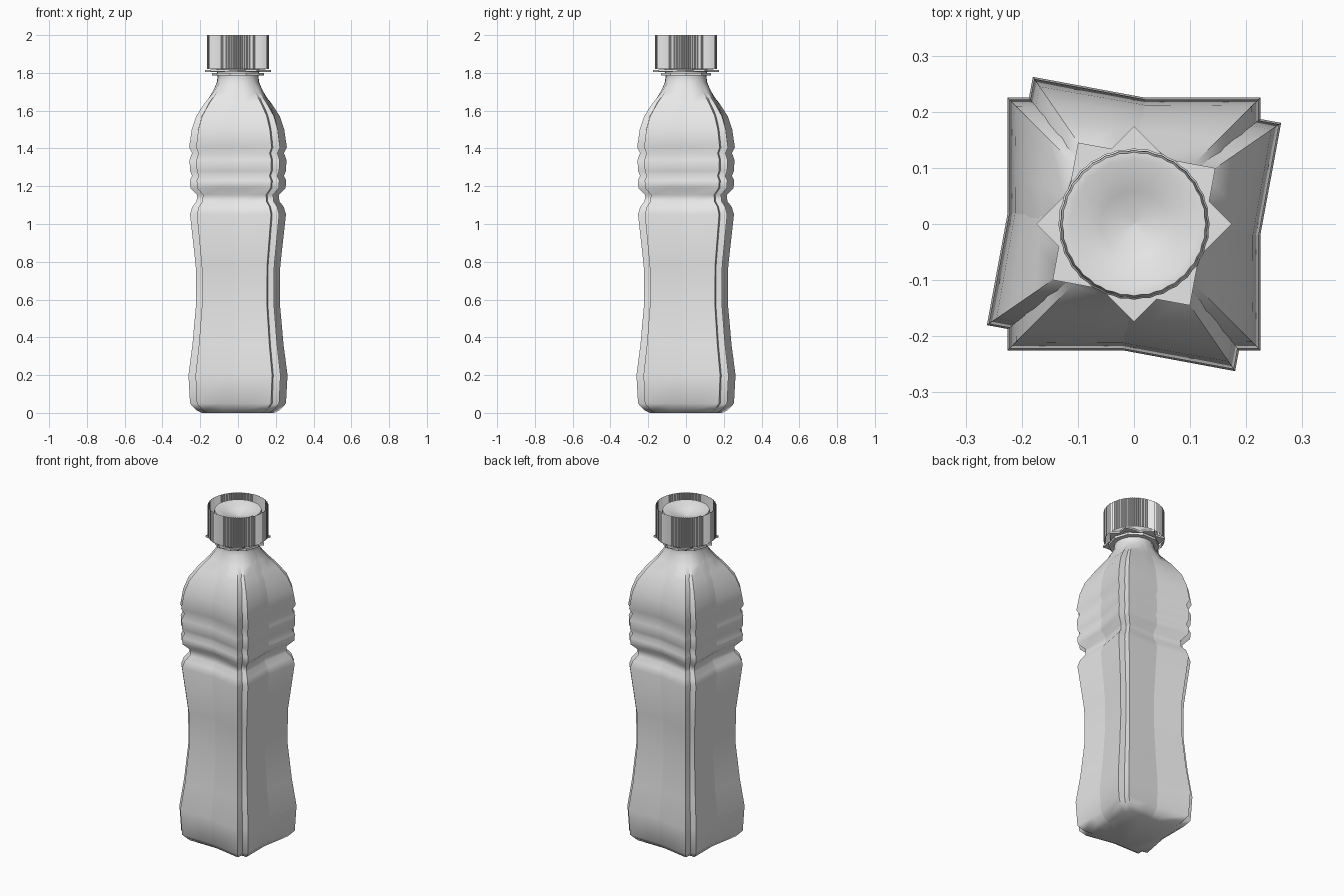
import bpy
import bmesh
from math import sin, cos, pi, radians

if "Cube" in bpy.data.objects:
    bpy.data.objects.remove(bpy.data.objects["Cube"], do_unlink=True)

# One plain grey plastic
grey = bpy.data.materials.new("grey plastic")
grey.use_nodes = True
grey.diffuse_color = (0.8, 0.8, 0.8, 1)
grey.node_tree.nodes["Principled BSDF"].inputs["Base Color"].default_value = (0.8, 0.8, 0.8, 1)

TWIST = radians(-10.5)


def ring_point(angle, half, roundness):
    """Point on a section that goes from a square (0) to a circle (1)."""
    square = half / max(abs(cos(angle)), abs(sin(angle)))
    r = square * (1 - roundness) + half * roundness
    return r * cos(angle), r * sin(angle)


def loft(name, rings, sides, start=0.0, cap_bottom=True, cap_top=True, smooth=None):
    """Skin rings given as lists of 3D points."""
    bm = bmesh.new()
    loops = [[bm.verts.new(p) for p in ring] for ring in rings]
    for low, high in zip(loops, loops[1:]):
        for i in range(sides):
            j = (i + 1) % sides
            bm.faces.new((low[i], low[j], high[j], high[i]))
    if cap_bottom:
        bm.faces.new(loops[0][::-1])
    if cap_top:
        bm.faces.new(loops[-1])
    mesh = bpy.data.meshes.new(name)
    bm.to_mesh(mesh)
    bm.free()
    mesh.materials.append(grey)
    obj = bpy.data.objects.new(name, mesh)
    bpy.context.collection.objects.link(obj)
    obj.rotation_euler.z = start
    if smooth is not None:
        bpy.ops.object.select_all(action='DESELECT')
        obj.select_set(True)
        bpy.context.view_layer.objects.active = obj
        bpy.ops.object.shade_smooth_by_angle(angle=radians(smooth))
    return obj


# Body profile: height, half width, roundness
body = [
    (0.0, 0.165, 0), (0.015, 0.19, 0), (0.05, 0.218, 0), (0.2, 0.225, 0),
    (0.36, 0.207, 0), (0.58, 0.19, 0), (0.78, 0.192, 0), (1.05, 0.218, 0),
    (1.09, 0.208, 0), (1.12, 0.188, 0), (1.155, 0.186, 0), (1.19, 0.216, 0),
    (1.23, 0.219, 0), (1.255, 0.208, 0), (1.28, 0.218, 0), (1.34, 0.22, 0),
    (1.375, 0.209, 0), (1.405, 0.222, 0), (1.5, 0.212, 0.03), (1.57, 0.196, 0.1),
    (1.64, 0.166, 0.3), (1.7, 0.133, 0.6), (1.75, 0.112, 0.9), (1.785, 0.108, 1),
]
# Neck with thread ridges, lip and sunken mouth
neck = [
    (1.82, 0.115, 1), (1.85, 0.135, 1), (1.87, 0.12, 1), (1.9, 0.135, 1),
    (1.92, 0.12, 1), (1.955, 0.132, 1), (1.975, 0.128, 1), (1.975, 0.115, 1),
    (1.95, 0.06, 1), (1.935, 0.004, 1),
]
SIDES = 16
for shell, turn in (("body_shell", 0), ("twisted_body_shell", TWIST)):
    rings = [[(*ring_point(2 * pi * i / SIDES, half, rnd), z) for i in range(SIDES)]
             for z, half, rnd in body + neck]
    loft(shell, rings, SIDES, turn, smooth=50)


def plate(name, sides, radius, low, high, turn):
    rings = [[(radius * cos(2 * pi * i / sides), radius * sin(2 * pi * i / sides), z)
              for i in range(sides)] for z in (low, high)]
    return loft(name, rings, sides, turn)


# Collar under the cap: two square flanges over a small support ring
plate("collar_flange", 4, 0.174, 1.806, 1.816, 0)
plate("twisted_collar_flange", 4, 0.176, 1.808, 1.818, pi / 4 + TWIST)
plate("collar_support_ring", 10, 0.138, 1.786, 1.8, 0)

# Ribbed cap: a thin open sleeve with fine grip teeth
TEETH = 100
cap_rings = []
for z in (1.82, 2.0):
    cap_rings.append([((0.165 - 0.005 * (i % 2)) * cos(pi * i / TEETH),
                       (0.165 - 0.005 * (i % 2)) * sin(pi * i / TEETH), z)
                      for i in range(2 * TEETH)])
loft("ribbed_cap", cap_rings, 2 * TEETH, cap_bottom=False, cap_top=False)
